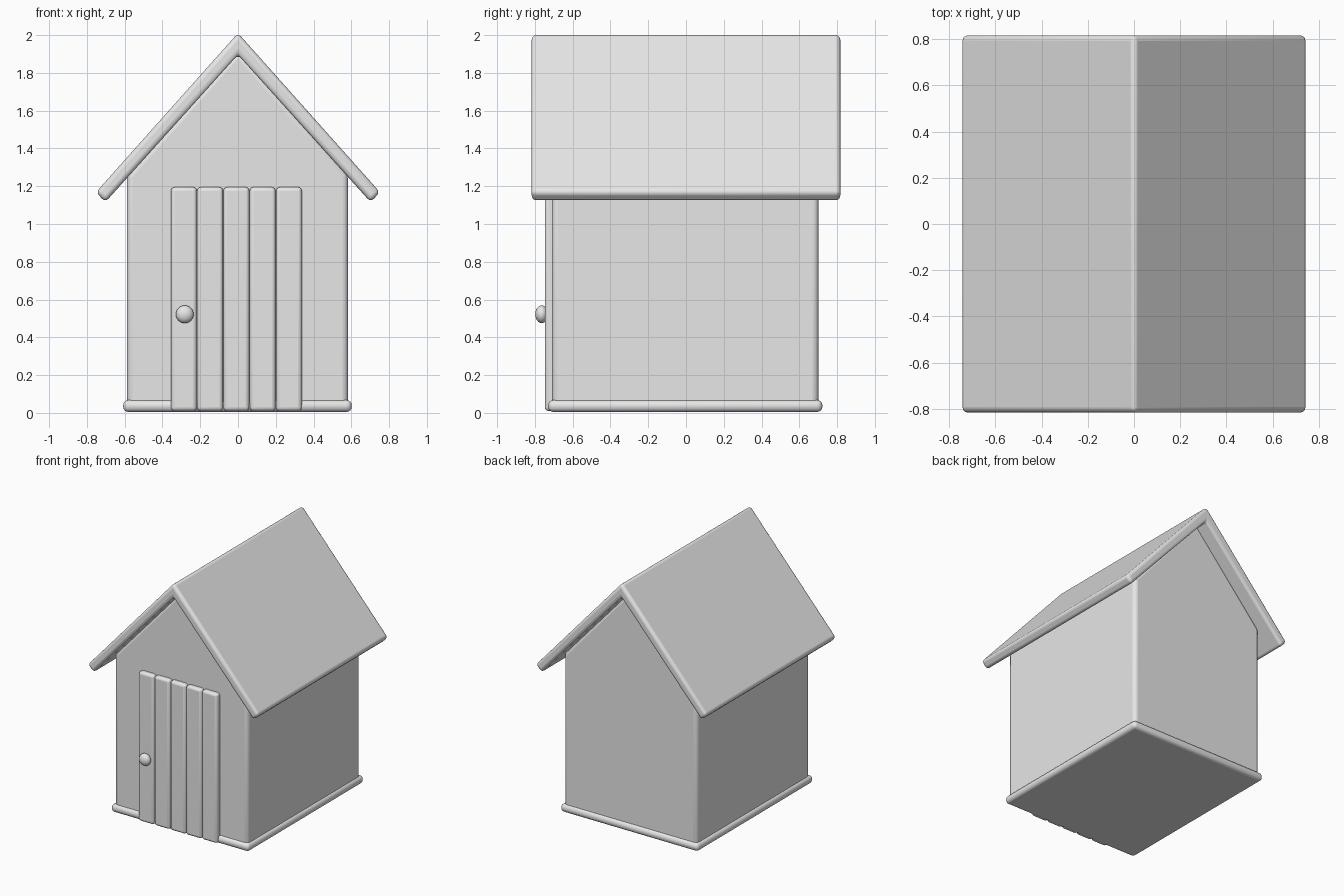
import bpy
import bmesh
import math
from mathutils import Vector

cube = bpy.data.objects.get("Cube")
if cube:
    bpy.data.objects.remove(cube, do_unlink=True)

# Single plain grey
grey = bpy.data.materials.new("plain grey")
grey.use_nodes = True
colour = (0.8, 0.8, 0.8, 1)
grey.diffuse_color = colour
grey.node_tree.nodes["Principled BSDF"].inputs["Base Color"].default_value = colour


def finish(obj, bevel=0, segments=4):
    """Colour, round and smooth a part."""
    obj.data.materials.clear()
    obj.data.materials.append(grey)
    if bevel:
        mod = obj.modifiers.new("rounding", "BEVEL")
        mod.width = bevel
        mod.segments = segments
        mod.limit_method = "ANGLE"
        mod.angle_limit = math.radians(30)
    bpy.ops.object.select_all(action="DESELECT")
    obj.select_set(True)
    bpy.context.view_layer.objects.active = obj
    bpy.ops.object.shade_smooth_by_angle(angle=math.radians(40))
    return obj


def prism(name, profile, y0, y1, bevel):
    """Extrude an x-z outline from y0 to y1."""
    bm = bmesh.new()
    face = bm.faces.new([bm.verts.new((x, y0, z)) for x, z in profile])
    grown = bmesh.ops.extrude_face_region(bm, geom=[face])["geom"]
    verts = [g for g in grown if isinstance(g, bmesh.types.BMVert)]
    bmesh.ops.translate(bm, verts=verts, vec=Vector((0, y1 - y0, 0)))
    bmesh.ops.recalc_face_normals(bm, faces=bm.faces)
    mesh = bpy.data.meshes.new(name)
    bm.to_mesh(mesh)
    bm.free()
    obj = bpy.data.objects.new(name, mesh)
    bpy.context.collection.objects.link(obj)
    return finish(obj, bevel)


def box(name, x0, x1, y0, y1, z0, z1, bevel):
    return prism(name, [(x0, z0), (x1, z0), (x1, z1), (x0, z1)], y0, y1, bevel)


# Floor slab with a rounded rim
box("floor_slab", -0.608, 0.602, -0.73, 0.722, 0.005, 0.068, 0.028)

# Gabled walls, tucked just under the roof
prism("walls", [(-0.588, 0.03), (0.583, 0.03), (0.583, 1.26),
                (0, 1.92), (-0.588, 1.26)], -0.709, 0.701, 0.03)

# Folded roof sheet: outer slope, square eave ends, inner slope
prism("roof", [(0, 2.011), (0.752, 1.168), (0.702, 1.116), (0, 1.896),
               (-0.702, 1.116), (-0.752, 1.168)], -0.817, 0.817, 0.024)

# Door made of five upright planks
PLANKS = 5
pitch = 0.139
for i in range(PLANKS):
    x = -0.355 + i * pitch
    box(f"door_plank_{i + 1}", x, x + pitch - 0.002, -0.747, -0.69, 0.01, 1.195, 0.02)

# Door knob, a slightly flattened ball
bpy.ops.mesh.primitive_uv_sphere_add(segments=32, ring_count=16, radius=0.047,
                                     location=(-0.282, -0.764, 0.522))
knob = bpy.context.object
knob.name = "door_knob"
knob.scale.y = 0.72
finish(knob)
